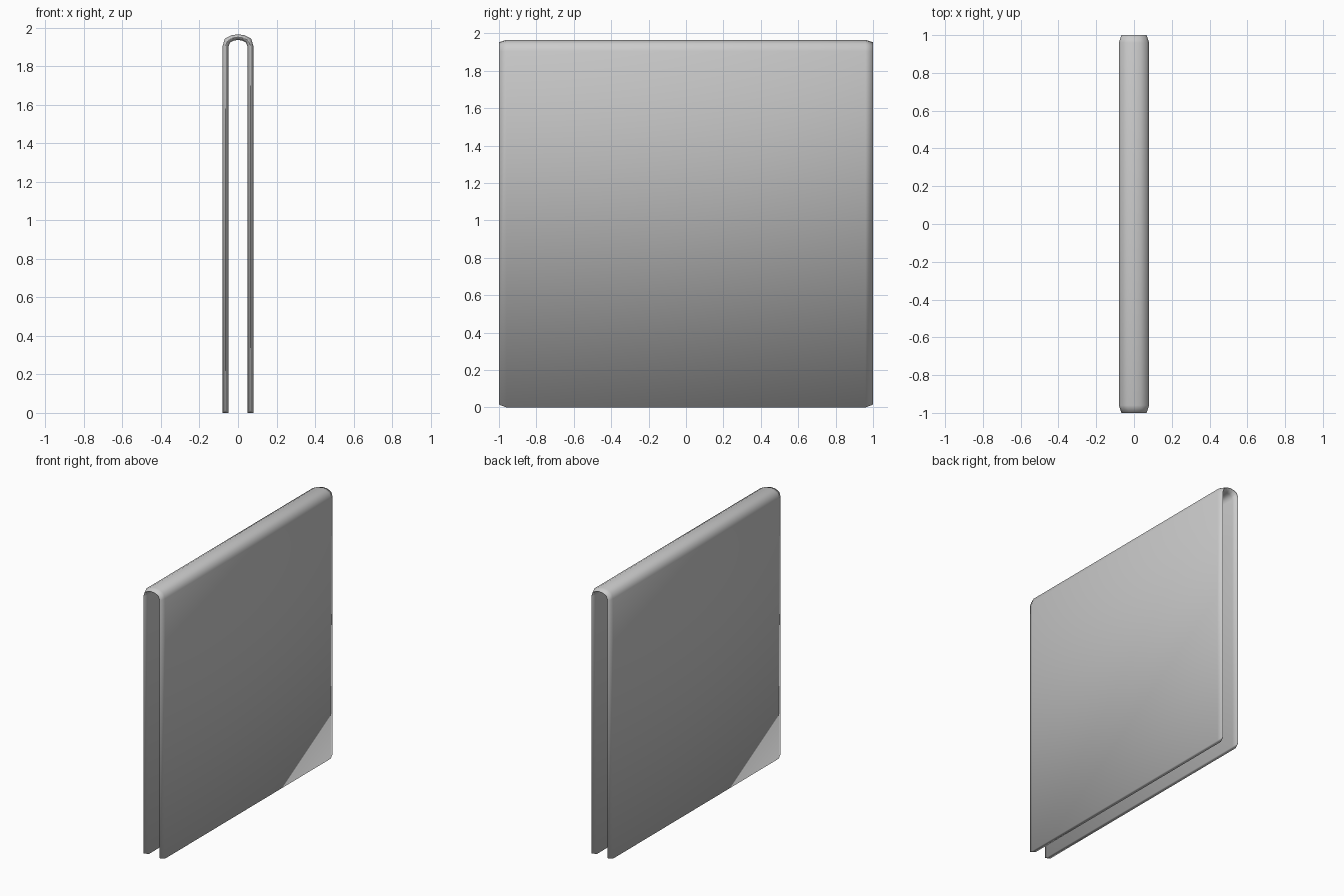
import bpy, bmesh

if "Cube" in bpy.data.objects:
    bpy.data.objects.remove(bpy.data.objects["Cube"])

# Half profiles (x, z) of the folded sheet, from the bottom of one leg to the crown
OUTER = [(0.08, 0), (0.08, 1.905), (0.068, 1.943), (0.035, 1.96), (0, 1.965)]
INNER = [(0.05, 0), (0.05, 1.900), (0.040, 1.924), (0.020, 1.933), (0, 1.936)]


def full(half):
    return half + [(-x, z) for x, z in reversed(half[:-1])]


outer, inner = full(OUTER), full(INNER)
n = len(outer)


def section(bm, y, fullness, lift):
    # Closed U cross-section; fullness below 1 pinches the sheet towards its middle
    def pinch(a, b):
        pts = []
        for (ax, az), (bx, bz) in zip(a, b):
            mx, mz = (ax + bx) / 2, (az + bz) / 2
            x, z = mx + (ax - mx) * fullness, mz + (az - mz) * fullness
            pts.append(bm.verts.new((x, y, max(z, lift))))
        return pts
    return pinch(outer, inner) + pinch(inner, outer)[::-1]


bm = bmesh.new()

# Straight body with thinned rims at both open ends
rings = [section(bm, y, f, lift) for y, f, lift in
         [(-1, 0.12, 0.015), (-0.96, 1, 0), (0.96, 1, 0), (1, 0.12, 0.015)]]
for a, b in zip(rings, rings[1:]):
    for i in range(2 * n):
        j = (i + 1) % (2 * n)
        bm.faces.new((a[i], a[j], b[j], b[i]))

# Narrow end faces
for r in (rings[0], rings[-1]):
    for i in range(n - 1):
        bm.faces.new((r[i], r[i + 1], r[2 * n - 2 - i], r[2 * n - 1 - i]))

bmesh.ops.recalc_face_normals(bm, faces=bm.faces)
for f in bm.faces:
    f.smooth = True

mesh = bpy.data.meshes.new("folded_sheet")
bm.to_mesh(mesh)
bm.free()
sheet = bpy.data.objects.new("folded_sheet", mesh)
bpy.context.collection.objects.link(sheet)
